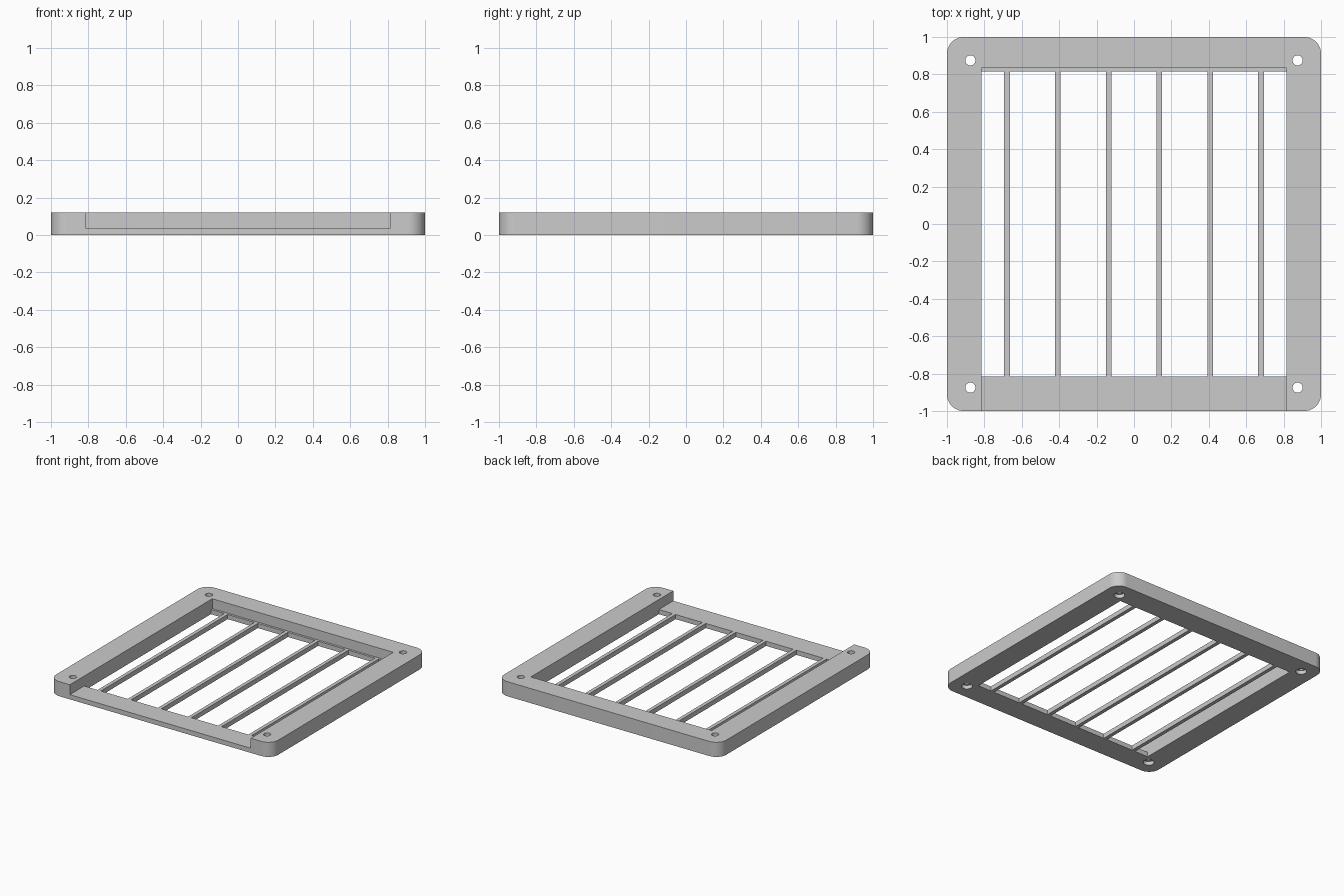
import bpy
import math

if "Cube" in bpy.data.objects:
    bpy.data.objects.remove(bpy.data.objects["Cube"], do_unlink=True)

HEIGHT = 0.119      # full frame height
SILL = 0.038        # height of bars, front sill and rear ledge
OPENING = 0.815     # half width of the square opening
LEDGE = 0.833       # inner face of the raised rear rail
HOLE = 0.875        # screw hole offset
BARS = 6

grey = bpy.data.materials.new("grey plastic")
grey.use_nodes = True
colour = (0.6, 0.6, 0.6, 1)
grey.diffuse_color = colour
grey.node_tree.nodes["Principled BSDF"].inputs["Base Color"].default_value = colour


def box(name, low, high):
    """Box between two opposite corners."""
    bpy.ops.mesh.primitive_cube_add(size=1, location=[(a + b) / 2 for a, b in zip(low, high)])
    ob = bpy.context.object
    ob.name = name
    ob.scale = [b - a for a, b in zip(low, high)]
    bpy.ops.object.transform_apply(location=True, rotation=False, scale=True)
    ob.data.materials.append(grey)
    return ob


def cylinder(name, x, y, radius, bottom, top):
    bpy.ops.mesh.primitive_cylinder_add(vertices=32, radius=radius, depth=top - bottom,
                                        location=(x, y, (bottom + top) / 2))
    ob = bpy.context.object
    ob.name = name
    ob.data.materials.append(grey)
    return ob


def apply_modifier(ob, mod):
    bpy.context.view_layer.objects.active = ob
    bpy.ops.object.modifier_apply(modifier=mod.name)


def cut(ob, cutter):
    mod = ob.modifiers.new("cut", "BOOLEAN")
    mod.operation = "DIFFERENCE"
    mod.solver = "EXACT"
    mod.object = cutter
    apply_modifier(ob, mod)
    bpy.data.objects.remove(cutter, do_unlink=True)


# Frame slab with rounded vertical corners
frame = box("frame", (-1, -1, 0), (1, 1, HEIGHT))
weights = frame.data.attributes.new("bevel_weight_edge", "FLOAT", "EDGE")
for edge in frame.data.edges:
    a, b = (frame.data.vertices[i].co for i in edge.vertices)
    weights.data[edge.index].value = 1.0 if abs(a.z - b.z) > 0.01 else 0.0
bevel = frame.modifiers.new("round corners", "BEVEL")
bevel.limit_method = "WEIGHT"
bevel.width = 0.09
bevel.segments = 10
apply_modifier(frame, bevel)

# Recess open to the front, leaving a low sill and a thin rear ledge
cut(frame, box("recess_cutter", (-OPENING, -1.2, SILL), (OPENING, LEDGE, 0.3)))
# Square opening
cut(frame, box("opening_cutter", (-OPENING, -OPENING, -0.1), (OPENING, OPENING, 0.3)))
# Screw holes, counterbored from below
for x in (-HOLE, HOLE):
    for y in (-HOLE, HOLE):
        cut(frame, cylinder("hole_cutter", x, y, 0.027, -0.1, 0.3))
        cut(frame, cylinder("counterbore_cutter", x, y, 0.04, -0.1, 0.03))

bpy.ops.object.select_all(action="DESELECT")
frame.select_set(True)
bpy.context.view_layer.objects.active = frame
bpy.ops.object.shade_smooth_by_angle(angle=math.radians(30))

# Evenly spaced bars
pitch = 2 * OPENING / BARS
for i in range(BARS):
    x = (i - (BARS - 1) / 2) * pitch
    box(f"bar_{i + 1}", (x - 0.015, -OPENING, 0), (x + 0.015, OPENING, SILL))
